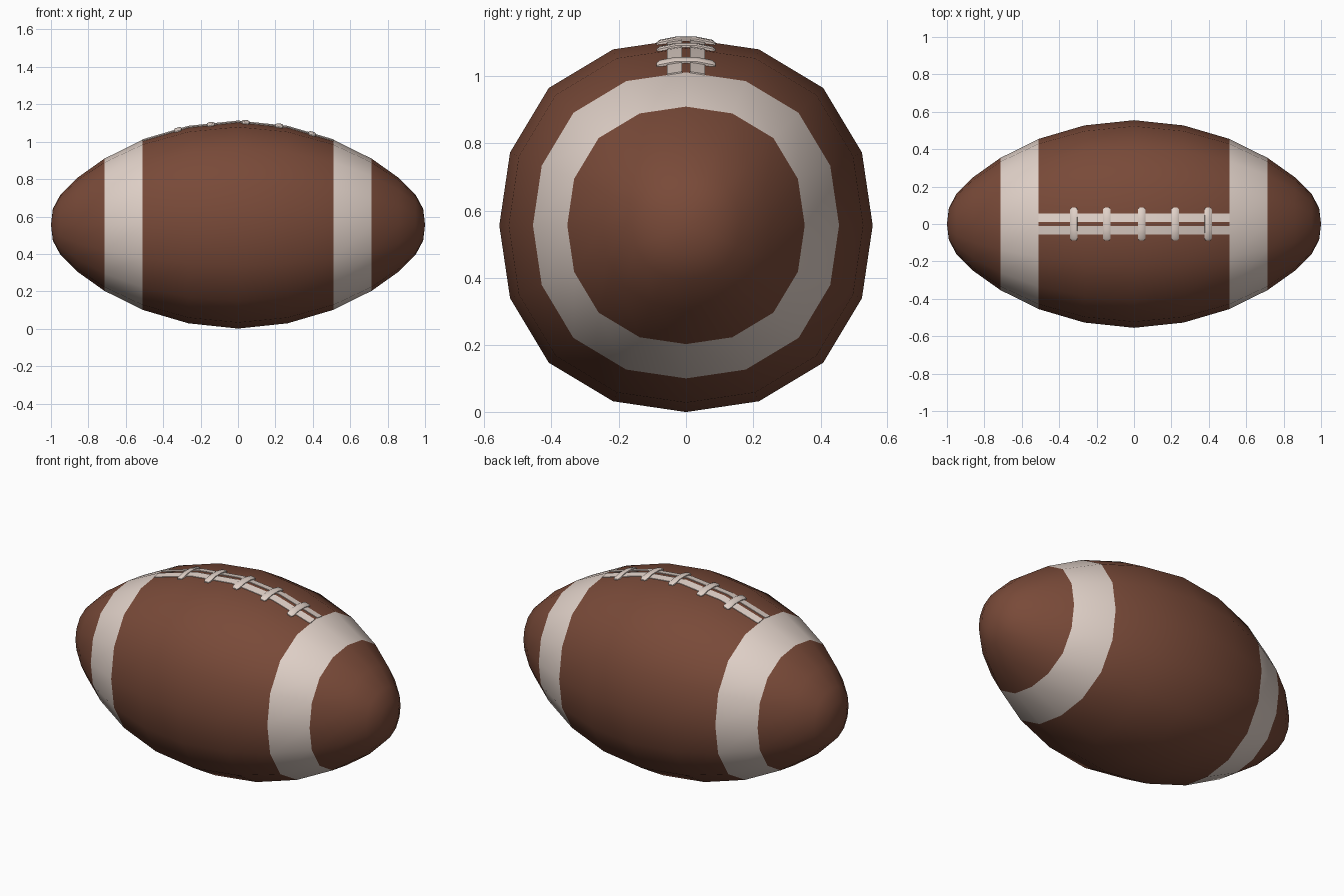
import bpy, bmesh, math
from mathutils import Vector

if "Cube" in bpy.data.objects:
    bpy.data.objects.remove(bpy.data.objects["Cube"])

CZ = 0.556  # height of the long axis
HALF = [(0, 0.555), (0.265, 0.527), (0.51, 0.455), (0.715, 0.353),
        (0.86, 0.25), (0.95, 0.16), (0.99, 0.085)]
PROFILE = [(-x, r) for x, r in reversed(HALF[1:])] + HALF


def material(name, rgb):
    m = bpy.data.materials.new(name)
    m.diffuse_color = (*rgb, 1)
    m.use_nodes = True
    m.node_tree.nodes["Principled BSDF"].inputs["Base Color"].default_value = m.diffuse_color
    return m


LEATHER = material("brown leather", (0.19, 0.068, 0.04))
WHITE = material("off white", (0.75, 0.64, 0.58))


def finish(bm, name, mats):
    bmesh.ops.recalc_face_normals(bm, faces=bm.faces)
    me = bpy.data.meshes.new(name)
    bm.to_mesh(me)
    bm.free()
    for m in mats:
        me.materials.append(m)
    ob = bpy.data.objects.new(name, me)
    bpy.context.collection.objects.link(ob)
    return ob


def radius(x):
    for (x0, r0), (x1, r1) in zip(PROFILE, PROFILE[1:]):
        if x0 <= x <= x1:
            return r0 + (r1 - r0) * (x - x0) / (x1 - x0)


def top(x, y):
    # height of the faceted skin near the upper seam
    return CZ + radius(x) - 0.16 * abs(y)


# Body: 16 sided, slightly squared rings, with two painted stripes
bm = bmesh.new()
rings = []
for x, r in PROFILE:
    ring = []
    for k in range(16):
        a = k * math.pi / 8
        q = r * (1 + 0.04 * math.sin(2 * a) ** 2)
        ring.append(bm.verts.new((x, q * math.sin(a), CZ + q * math.cos(a))))
    rings.append(ring)
for i in range(len(rings) - 1):
    mid = abs(PROFILE[i][0] + PROFILE[i + 1][0]) / 2
    for k in range(16):
        n = (k + 1) % 16
        f = bm.faces.new((rings[i][k], rings[i][n], rings[i + 1][n], rings[i + 1][k]))
        f.material_index = 1 if 0.51 < mid < 0.715 else 0
for ring, x in ((rings[0], -1), (rings[-1], 1)):
    tip = bm.verts.new((x, 0, CZ))
    for k in range(16):
        bm.faces.new((ring[k], ring[(k + 1) % 16], tip))
for f in bm.faces:
    f.smooth = True
finish(bm, "ball_body", [LEATHER, WHITE])


def sweep(name, sections):
    # skin a list of equal cross-section loops and cap the ends
    bm = bmesh.new()
    loops = [[bm.verts.new(p) for p in s] for s in sections]
    n = len(loops[0])
    for a, b in zip(loops, loops[1:]):
        for k in range(n):
            bm.faces.new((a[k], a[(k + 1) % n], b[(k + 1) % n], b[k]))
    bm.faces.new(loops[0])
    bm.faces.new(loops[-1])
    for f in bm.faces:
        f.smooth = True
    ob = finish(bm, name, [WHITE])
    bpy.context.view_layer.objects.active = ob
    ob.select_set(True)
    bpy.ops.object.shade_smooth_by_angle(angle=math.radians(40))
    ob.select_set(False)


# Long lace strips either side of the seam
for side, label in ((-1, "front"), (1, "back")):
    sections = []
    for x in (-0.51, -0.265, 0, 0.265, 0.51):
        inner, outer = side * 0.012, side * 0.056
        sections.append([(x, inner, top(x, inner) - 0.01), (x, inner, top(x, inner) + 0.004),
                         (x, outer, top(x, outer) + 0.004), (x, outer, top(x, outer) - 0.01)])
    sweep("lace_strip_" + label, sections)

# Short cross laces, bent over the seam
for i, x in enumerate((-0.32, -0.145, 0.04, 0.22, 0.395)):
    slope = (radius(x + 0.02) - radius(x - 0.02)) / 0.04
    along = Vector((1, 0, slope)).normalized()
    up = Vector((-slope, 0, 1)).normalized()
    sections = []
    for y, lift, w in ((-0.088, 0.001, 0.6), (-0.078, 0.003, 1), (-0.03, 0.005, 1),
                       (0.03, 0.005, 1), (0.078, 0.003, 1), (0.088, 0.001, 0.6)):
        c = Vector((x, y, top(x, y))) + up * lift
        sections.append([c + along * (0.02 * w * u) + up * (0.009 * w * v)
                         for u, v in ((-1, -0.5), (-1, 0.5), (-0.6, 1), (0.6, 1),
                                      (1, 0.5), (1, -0.5), (0.6, -1), (-0.6, -1))])
    sweep("cross_lace_%d" % (i + 1), sections)
